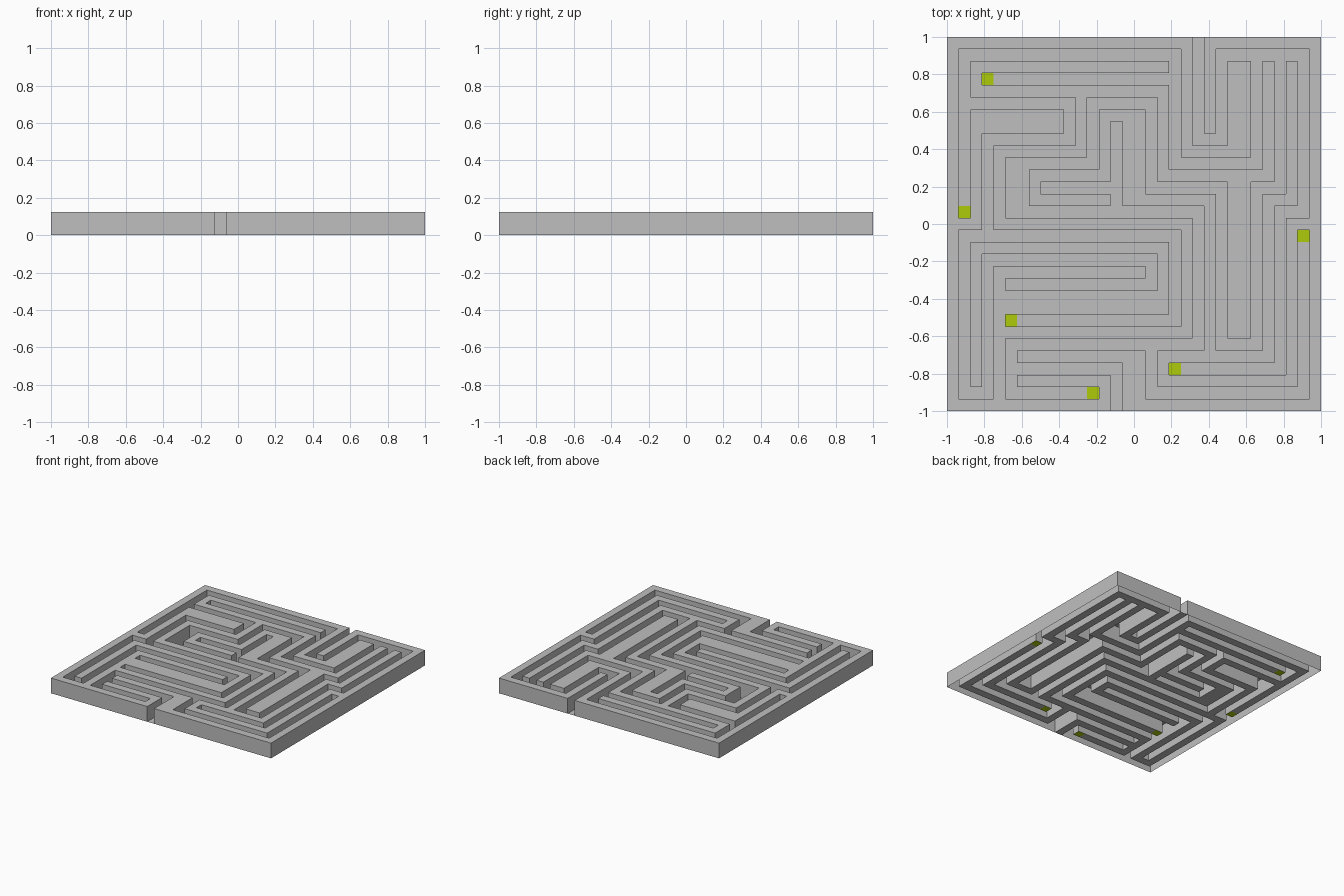
import bpy, bmesh

if "Cube" in bpy.data.objects:
    bpy.data.objects.remove(bpy.data.objects["Cube"])

COLS, ROWS, H = 32, 31, 0.125

# Corridor centre lines as (column, row) cells, row 0 at the back
ROUTES = {
    "entrance": [(21, 0), (21, 8), (23, 8), (23, 1), (30, 1), (30, 14), (28, 14), (28, 27), (19, 27)],
    "back_left": [(26, 1), (26, 10), (19, 10), (19, 1), (1, 1), (1, 14)],
    "back_stub": [(3, 3), (19, 3)],
    "left_link": [(1, 5), (10, 5), (10, 8), (3, 8), (3, 16)],
    "left_loop": [(5, 23), (19, 23), (19, 16), (1, 16), (1, 29), (3, 29), (3, 18), (17, 18), (17, 20), (5, 20)],
    "solution": [(28, 1), (28, 12), (26, 12), (26, 25), (23, 25), (23, 12), (17, 12), (17, 5), (12, 5),
                 (12, 10), (5, 10), (5, 14), (21, 14), (21, 25), (5, 25), (5, 29), (12, 29)],
    "wide_part": [(6, 10), (6, 14)],
    "centre_stub": [(14, 14), (14, 7)],
    "centre_branch": [(8, 12), (14, 12)],
    "right_loop": [(17, 25), (17, 29), (30, 29), (30, 16)],
    "exit": [(5, 27), (14, 27), (14, 30)],
}
MARKED = {(3, 3), (1, 14), (5, 23), (30, 16), (19, 27), (12, 29)}

path = set()
for pts in ROUTES.values():
    for (c0, r0), (c1, r1) in zip(pts, pts[1:]):
        for c in range(min(c0, c1), max(c0, c1) + 1):
            for r in range(min(r0, r1), max(r0, r1) + 1):
                path.add((c, r))
cells = {(c, r) for c in range(COLS) for r in range(ROWS)}
solid = cells - path


def material(name, rgb):
    m = bpy.data.materials.new(name)
    m.diffuse_color = (*rgb, 1)
    m.use_nodes = True
    m.node_tree.nodes["Principled BSDF"].inputs["Base Color"].default_value = m.diffuse_color
    return m


def corner(c, r, z):
    return (-1 + 2 * c / COLS, 1 - 2 * r / ROWS, z)


def add_quads(name, quads, mat):
    bm = bmesh.new()
    for q in quads:
        bm.faces.new([bm.verts.new(p) for p in q])
    bmesh.ops.remove_doubles(bm, verts=bm.verts[:], dist=1e-5)
    me = bpy.data.meshes.new(name)
    bm.to_mesh(me)
    bm.free()
    me.materials.append(mat)
    ob = bpy.data.objects.new(name, me)
    bpy.context.collection.objects.link(ob)


def flat(c, r, z):
    return [corner(c, r + 1, z), corner(c + 1, r + 1, z), corner(c + 1, r, z), corner(c, r, z)]


grey = material("stone grey", (0.52, 0.52, 0.52))
lime = material("lime green", (0.42, 0.6, 0.003))

# Walls: hollow shell of tops and sides, open underneath
walls = [flat(c, r, H) for c, r in solid]
SIDES = [((0, 1), (0, 1), (1, 1)), ((1, 0), (1, 1), (1, 0)),
         ((0, -1), (1, 0), (0, 0)), ((-1, 0), (0, 0), (0, 1))]
for c, r in solid:
    for (dc, dr), a, b in SIDES:
        if (c + dc, r + dr) not in solid:
            p, q = (c + a[0], r + a[1]), (c + b[0], r + b[1])
            walls.append([corner(*p, 0), corner(*q, 0), corner(*q, H), corner(*p, H)])
add_quads("maze_walls", walls, grey)

# Corridor floor and the coloured dead-end tiles
add_quads("corridor_floor", [flat(c, r, 0) for c, r in path - MARKED], grey)
add_quads("dead_end_tiles", [flat(c, r, 0) for c, r in MARKED], lime)
